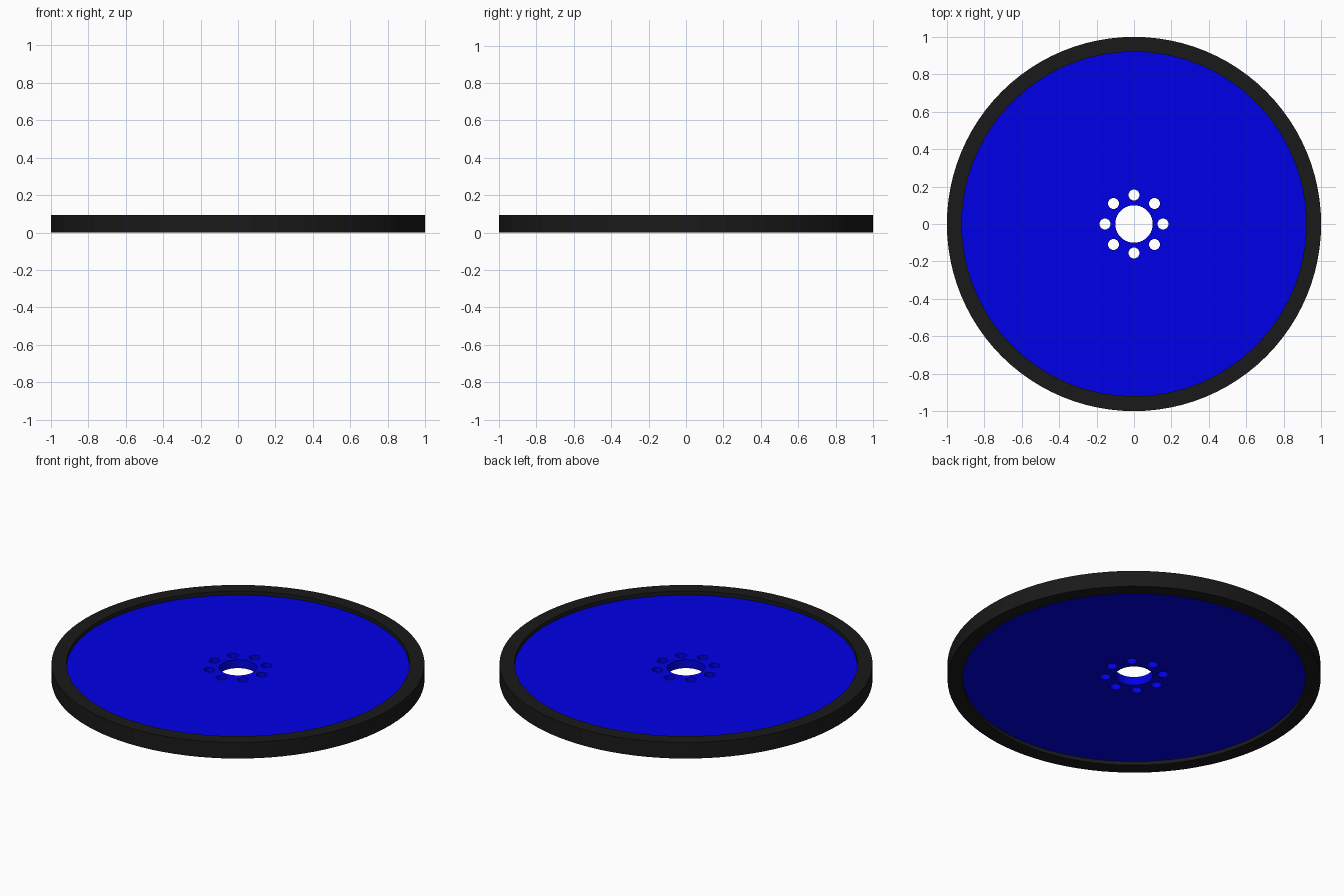
import bpy, bmesh
from math import cos, sin, tau

if "Cube" in bpy.data.objects:
    bpy.data.objects.remove(bpy.data.objects["Cube"])

SEGS = 96
HEIGHT = 0.095
R_OUT, R_IN = 1.0, 0.92
DISC_Z0, DISC_Z1 = 0.0225, 0.0725


def material(name, rgb):
    m = bpy.data.materials.new(name)
    m.diffuse_color = (*rgb, 1)
    m.use_nodes = True
    m.node_tree.nodes["Principled BSDF"].inputs["Base Color"].default_value = m.diffuse_color
    return m


def cylinder(name, r, z0, z1, segs, x=0, y=0):
    bpy.ops.mesh.primitive_cylinder_add(vertices=segs, radius=r, depth=z1 - z0,
                                        location=(x, y, (z0 + z1) / 2))
    ob = bpy.context.object
    ob.name = name
    return ob


def cut(target, cutter):
    mod = target.modifiers.new("hole", 'BOOLEAN')
    mod.operation = 'DIFFERENCE'
    mod.solver = 'EXACT'
    mod.object = cutter
    bpy.context.view_layer.objects.active = target
    bpy.ops.object.modifier_apply(modifier=mod.name)
    bpy.data.objects.remove(cutter)


def finish(ob, mat):
    ob.data.materials.clear()
    ob.data.materials.append(mat)
    bpy.ops.object.select_all(action='DESELECT')
    ob.select_set(True)
    bpy.context.view_layer.objects.active = ob
    bpy.ops.object.shade_smooth_by_angle()


# Outer rim: rectangular section swept round the axis
profile = [(R_IN, 0), (R_OUT, 0), (R_OUT, HEIGHT), (R_IN, HEIGHT)]
bm = bmesh.new()
rings = [[bm.verts.new((r * cos(tau * i / SEGS), r * sin(tau * i / SEGS), z))
          for r, z in profile] for i in range(SEGS)]
for i in range(SEGS):
    a, b = rings[i], rings[(i + 1) % SEGS]
    for j in range(4):
        k = (j + 1) % 4
        bm.faces.new((a[j], b[j], b[k], a[k]))
bmesh.ops.recalc_face_normals(bm, faces=bm.faces)
mesh = bpy.data.meshes.new("outer_rim")
bm.to_mesh(mesh)
bm.free()
rim = bpy.data.objects.new("outer_rim", mesh)
bpy.context.collection.objects.link(rim)
finish(rim, material("black", (0.01, 0.01, 0.01)))

# Recessed centre disc with hub hole and eight bolt holes
disc = cylinder("centre_disc", R_IN, DISC_Z0, DISC_Z1, SEGS)
cut(disc, cylinder("hub_cutter", 0.1, -0.1, 0.2, 64))
for i in range(8):
    a = tau * i / 8
    cut(disc, cylinder("bolt_cutter", 0.029, -0.1, 0.2, 32,
                       0.155 * cos(a), 0.155 * sin(a)))
finish(disc, material("blue", (0.0, 0.0, 0.8)))
